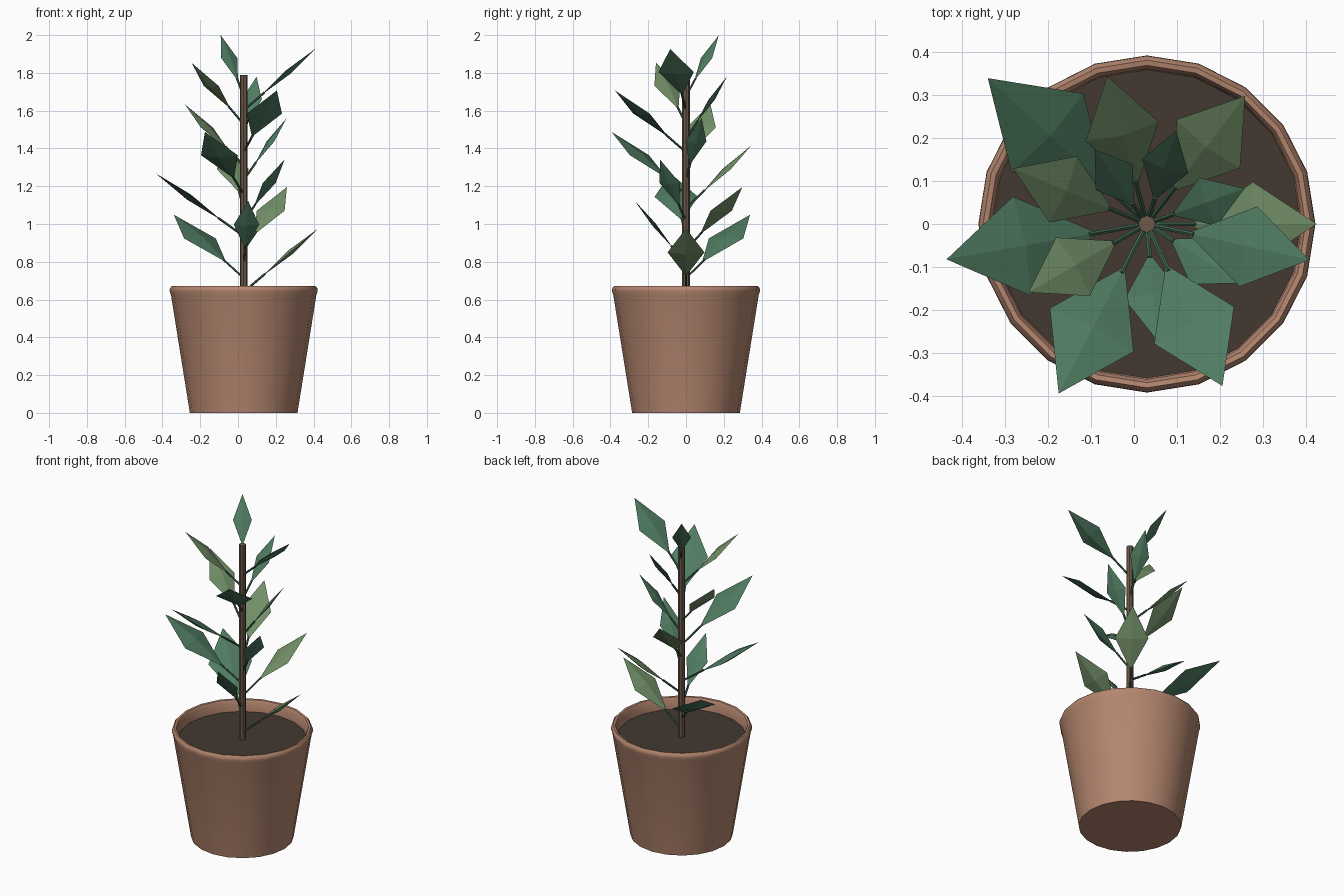
import bpy, bmesh, math
from mathutils import Vector, Matrix

if "Cube" in bpy.data.objects:
    bpy.data.objects.remove(bpy.data.objects["Cube"])

CX = 0.03  # stem and pot axis


def mat(name, rgb):
    m = bpy.data.materials.new(name)
    m.diffuse_color = (*rgb, 1)
    m.use_nodes = True
    m.node_tree.nodes["Principled BSDF"].inputs["Base Color"].default_value = m.diffuse_color
    return m


CLAY = mat("clay", (0.46, 0.24, 0.16))
SOIL = mat("soil", (0.055, 0.04, 0.03))
BARK = mat("bark", (0.15, 0.10, 0.065))
STALK = mat("stalk", (0.05, 0.13, 0.08))
GREEN = mat("leaf_green", (0.08, 0.20, 0.12))
OLIVE = mat("leaf_olive", (0.17, 0.28, 0.14))


def add(name, bm, material, smooth=False):
    bmesh.ops.recalc_face_normals(bm, faces=bm.faces)
    me = bpy.data.meshes.new(name)
    bm.to_mesh(me)
    bm.free()
    me.materials.append(material)
    ob = bpy.data.objects.new(name, me)
    bpy.context.collection.objects.link(ob)
    if smooth:
        bpy.ops.object.select_all(action='DESELECT')
        ob.select_set(True)
        bpy.context.view_layer.objects.active = ob
        bpy.ops.object.shade_smooth_by_angle(angle=math.radians(40))
    return ob


def lathe(name, profile, sides, material):
    bm = bmesh.new()
    rings = [[bm.verts.new((CX + r * math.cos(2 * math.pi * k / sides),
                            r * math.sin(2 * math.pi * k / sides), z))
              for k in range(sides)] for r, z in profile]
    for a, b in zip(rings, rings[1:]):
        for k in range(sides):
            n = (k + 1) % sides
            bm.faces.new((a[k], a[n], b[n], b[k]))
    bm.faces.new(rings[0])
    bm.faces.new(rings[-1])
    return add(name, bm, material, True)


def rod(name, p, q, radius, sides, material):
    d = q - p
    m = Matrix.Translation((p + q) / 2) @ d.to_track_quat('Z', 'Y').to_matrix().to_4x4()
    bm = bmesh.new()
    bmesh.ops.create_cone(bm, cap_ends=True, segments=sides, radius1=radius,
                          radius2=radius, depth=d.length, matrix=m)
    return add(name, bm, material, True)


def leaf(name, base, tip, half_width, thick, material):
    # flattened octahedron: base, side, tip, side around a raised middle
    mid = (base + tip) / 2
    axis = (tip - base).normalized()
    side = Vector((-axis.y, axis.x, 0)).normalized()
    up = axis.cross(side)
    bm = bmesh.new()
    ring = [bm.verts.new(v) for v in
            (base, mid - side * half_width, tip, mid + side * half_width)]
    for s in (1, -1):
        peak = bm.verts.new(mid + up * thick * s)
        for k in range(4):
            bm.faces.new((ring[k], ring[(k + 1) % 4], peak))
    return add(name, bm, material)


# pot with rounded rim, and soil
lathe("pot", [(0.285, 0), (0.385, 0.625), (0.392, 0.645), (0.391, 0.659),
              (0.381, 0.671), (0.369, 0.669), (0.361, 0.655), (0.358, 0.59)], 20, CLAY)
lathe("soil", [(0.359, 0.58), (0.359, 0.60)], 20, SOIL)

# stem
rod("stem", Vector((CX, 0, 0.59)), Vector((CX, 0, 1.79)), 0.02, 8, BARK)

# leaves climb the stem in a golden-angle spiral, in three repeating sizes
START = (0.395, 0.502, 0.272)
END = (0.318, 0.387, 0.212)
for i in range(15):
    g, t = i % 3, (i // 3) / 4
    reach = START[g] + (END[g] - START[g]) * t
    a = math.radians(137.5 * i)
    root = Vector((CX, 0, 0.64 + 0.074 * i))
    tip = Vector((CX + reach * math.cos(a), reach * math.sin(a), 0.976 + 0.0731 * i))
    rod(f"leaf_stalk_{i}", root, root.lerp(tip, 0.29), 0.006, 6, STALK)
    leaf(f"leaf_{i}", root.lerp(tip, 0.25), tip, 0.247 * reach, 0.032 * reach + 0.002,
         OLIVE if g == 0 else GREEN)
